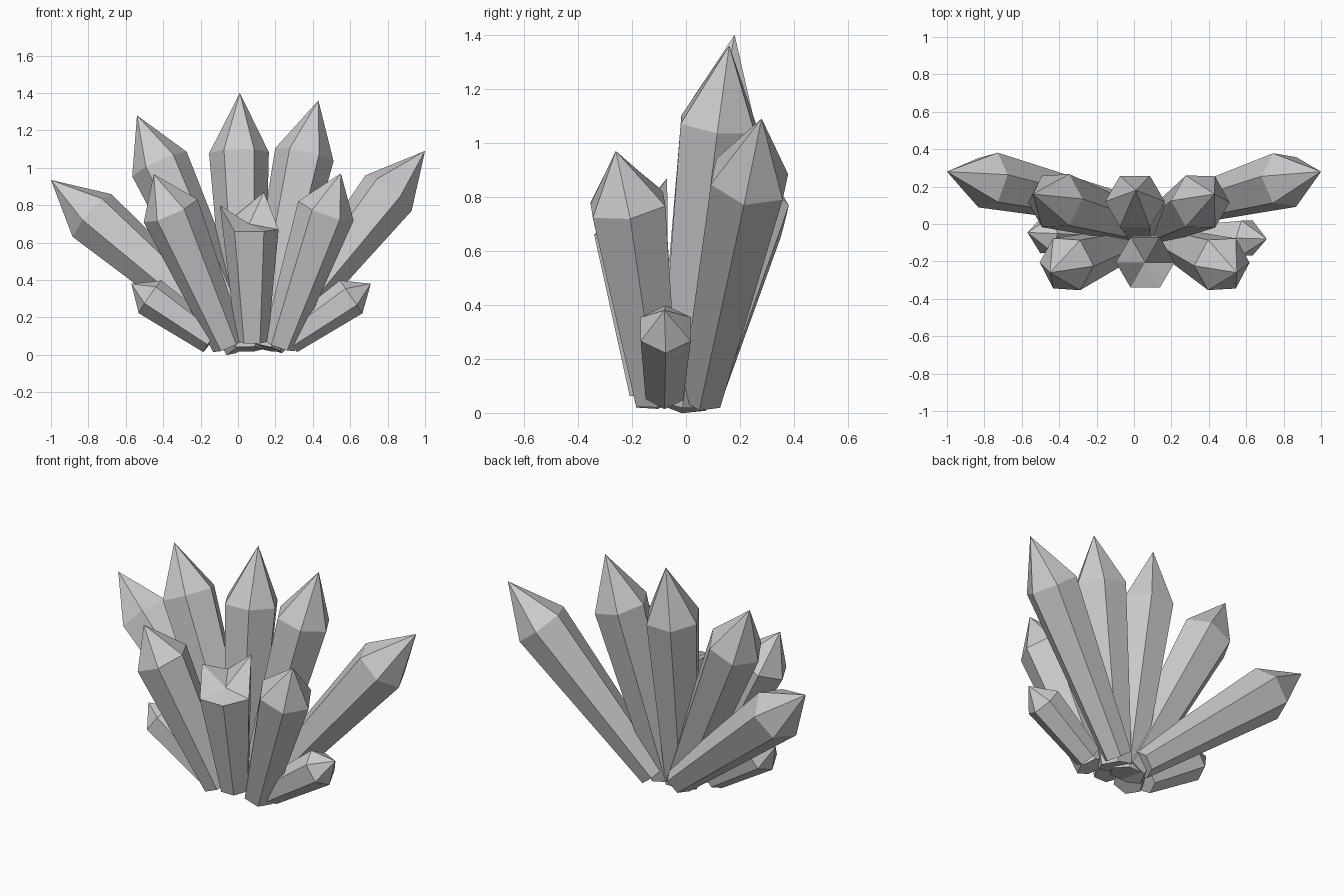
import bpy, bmesh, math
from mathutils import Vector

if "Cube" in bpy.data.objects:
    bpy.data.objects.remove(bpy.data.objects["Cube"])

stone = bpy.data.materials.new("pale grey crystal")
stone.diffuse_color = (0.6, 0.6, 0.62, 1)
stone.use_nodes = True
stone.node_tree.nodes["Principled BSDF"].inputs["Base Color"].default_value = stone.diffuse_color


def ring(bm, centre, axis, radius):
    """Hexagon square to the axis, with one corner leaning along x."""
    u = (Vector((1, 0, 0)) - axis * axis.x).normalized()
    v = axis.cross(u)
    return [bm.verts.new(centre + radius * (u * math.cos(a) + v * math.sin(a)))
            for a in (i * math.pi / 3 for i in range(6))]


def finish(bm, name):
    bmesh.ops.recalc_face_normals(bm, faces=bm.faces)
    mesh = bpy.data.meshes.new(name)
    bm.to_mesh(mesh)
    bm.free()
    mesh.materials.append(stone)
    bpy.context.collection.objects.link(bpy.data.objects.new(name, mesh))


def shell(bm, low, high, apex):
    """Tapered sides, base cap and pointed top."""
    tip = bm.verts.new(apex)
    bm.faces.new(low)
    for i in range(6):
        j = (i + 1) % 6
        bm.faces.new((low[i], low[j], high[j], high[i]))
        bm.faces.new((high[i], high[j], tip))


def crystal(name, base, shoulder, tip, r_base, r_top):
    base, shoulder, tip = Vector(base), Vector(shoulder), Vector(tip)
    axis = (tip - base).normalized()
    bm = bmesh.new()
    shell(bm, ring(bm, base, axis, r_base), ring(bm, shoulder, axis, r_top), tip)
    finish(bm, name)


# Pointed crystals: base centre, shoulder centre, tip, base and shoulder radius
for spec in (
    ("back_centre_crystal", (.04, -.02, .03), (.005, .12, 1.08), (.01, .18, 1.40), .10, .16),
    ("back_right_crystal", (.13, -.01, .04), (.355, .12, 1.07), (.43, .16, 1.36), .10, .16),
    ("back_left_crystal", (.03, -.01, .04), (-.42, .125, 1.02), (-.54, .16, 1.28), .10, .16),
    ("far_right_crystal", (.17, .06, .06), (.805, .235, .865), (1, .28, 1.09), .085, .157),
    ("far_left_crystal", (0, .06, .07), (-.78, .235, .745), (-1, .28, .935), .085, .157),
    ("front_left_crystal", (-.05, -.11, .05), (-.36, -.215, .77), (-.45, -.26, .965), .09, .157),
    ("front_right_crystal", (.22, -.11, .05), (.47, -.215, .77), (.55, -.26, .97), .09, .157),
    ("small_right_crystal", (.27, -.08, .08), (.605, -.075, .31), (.71, -.08, .38), .08, .107),
    ("small_left_crystal", (-.14, -.075, .08), (-.47, -.06, .31), (-.57, -.045, .38), .08, .107),
):
    crystal(*spec)

# Broken crystal at the front: a sunken jagged top with two raised corners
bm = bmesh.new()
axis = Vector((0, -.12, 1)).normalized()
low = ring(bm, Vector((.075, -.135, .07)), axis, .085)
high = ring(bm, Vector((.06, -.205, .67)), axis, .157)
for vert, z in zip(high, (.67, .87, .74, .80, .66, .66)):
    vert.co.z = z
shell(bm, low, high, (.06, -.205, .70))
finish(bm, "front_broken_crystal")
